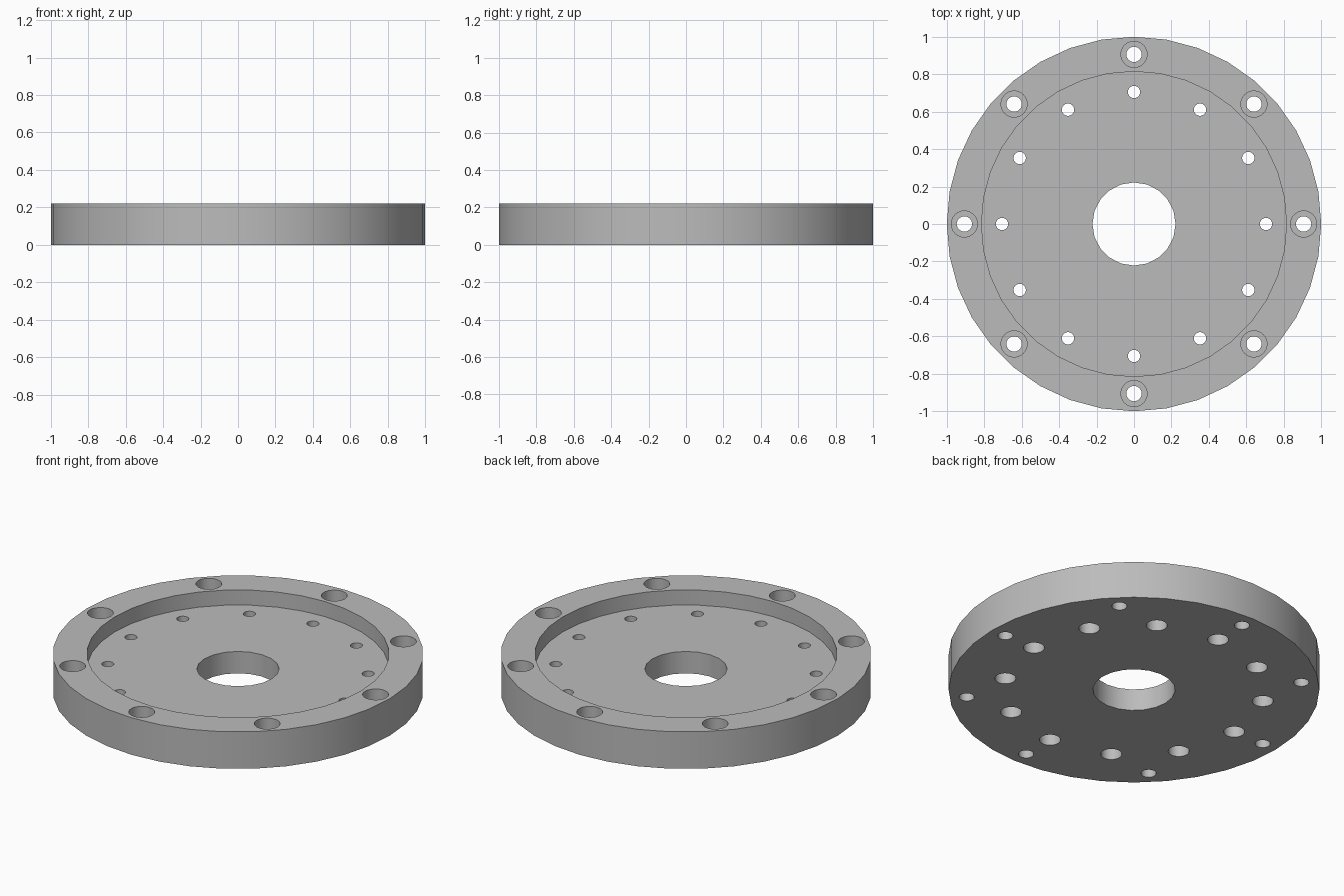
import bpy, bmesh, math
from mathutils import Matrix

cube = bpy.data.objects.get("Cube")
if cube:
    bpy.data.objects.remove(cube, do_unlink=True)

HEIGHT, FLOOR = 0.22, 0.13
OVER = 0.05  # cutter overshoot past the faces

metal = bpy.data.materials.new("grey metal")
metal.use_nodes = True
grey = (0.5, 0.5, 0.5, 1)
metal.diffuse_color = grey
metal.node_tree.nodes["Principled BSDF"].inputs["Base Color"].default_value = grey


def stepped_cylinder(bm, steps, sides, centre=(0, 0)):
    """Closed solid turned from (radius, z) steps, listed bottom to top."""
    rings = []
    for r, z in steps:
        ring = []
        for i in range(sides):
            a = math.tau * i / sides
            ring.append(bm.verts.new((centre[0] + r * math.cos(a),
                                      centre[1] + r * math.sin(a), z)))
        rings.append(ring)
    for low, high in zip(rings, rings[1:]):
        for i in range(sides):
            j = (i + 1) % sides
            bm.faces.new((low[i], low[j], high[j], high[i]))
    bm.faces.new(rings[0][::-1])
    bm.faces.new(rings[-1])


def make_object(name, bm):
    mesh = bpy.data.meshes.new(name)
    bm.to_mesh(mesh)
    bm.free()
    obj = bpy.data.objects.new(name, mesh)
    bpy.context.collection.objects.link(obj)
    return obj


def hole_circle(bm, count, radius, steps, sides):
    for i in range(count):
        a = math.tau * i / count
        stepped_cylinder(bm, steps, sides, (radius * math.cos(a), radius * math.sin(a)))


# Round flange blank with a raised rim around a shallow recess
bm = bmesh.new()
stepped_cylinder(bm, [(1, 0), (1, HEIGHT), (0.815, HEIGHT), (0.815, FLOOR)], 36)
flange = make_object("flange_plate", bm)
flange.data.materials.append(metal)

# Drills: centre bore, rim holes counterbored above, inner holes counterbored below
bm = bmesh.new()
stepped_cylinder(bm, [(0.222, -OVER), (0.222, HEIGHT + OVER)], 20)
hole_circle(bm, 8, 0.906, [(0.041, -OVER), (0.041, 0.13), (0.07, 0.13),
                           (0.07, HEIGHT + OVER)], 24)
hole_circle(bm, 12, 0.705, [(0.057, -OVER), (0.057, 0.07), (0.033, 0.07),
                            (0.033, HEIGHT + OVER)], 24)
drills = make_object("hole_cutter", bm)
drills.hide_render = True

cut = flange.modifiers.new("holes", "BOOLEAN")
cut.operation = "DIFFERENCE"
cut.solver = "EXACT"
cut.object = drills

bpy.ops.object.select_all(action="DESELECT")
flange.select_set(True)
bpy.context.view_layer.objects.active = flange
bpy.ops.object.modifier_apply(modifier=cut.name)
bpy.data.objects.remove(drills, do_unlink=True)
bpy.ops.object.shade_smooth_by_angle(angle=math.radians(30))
